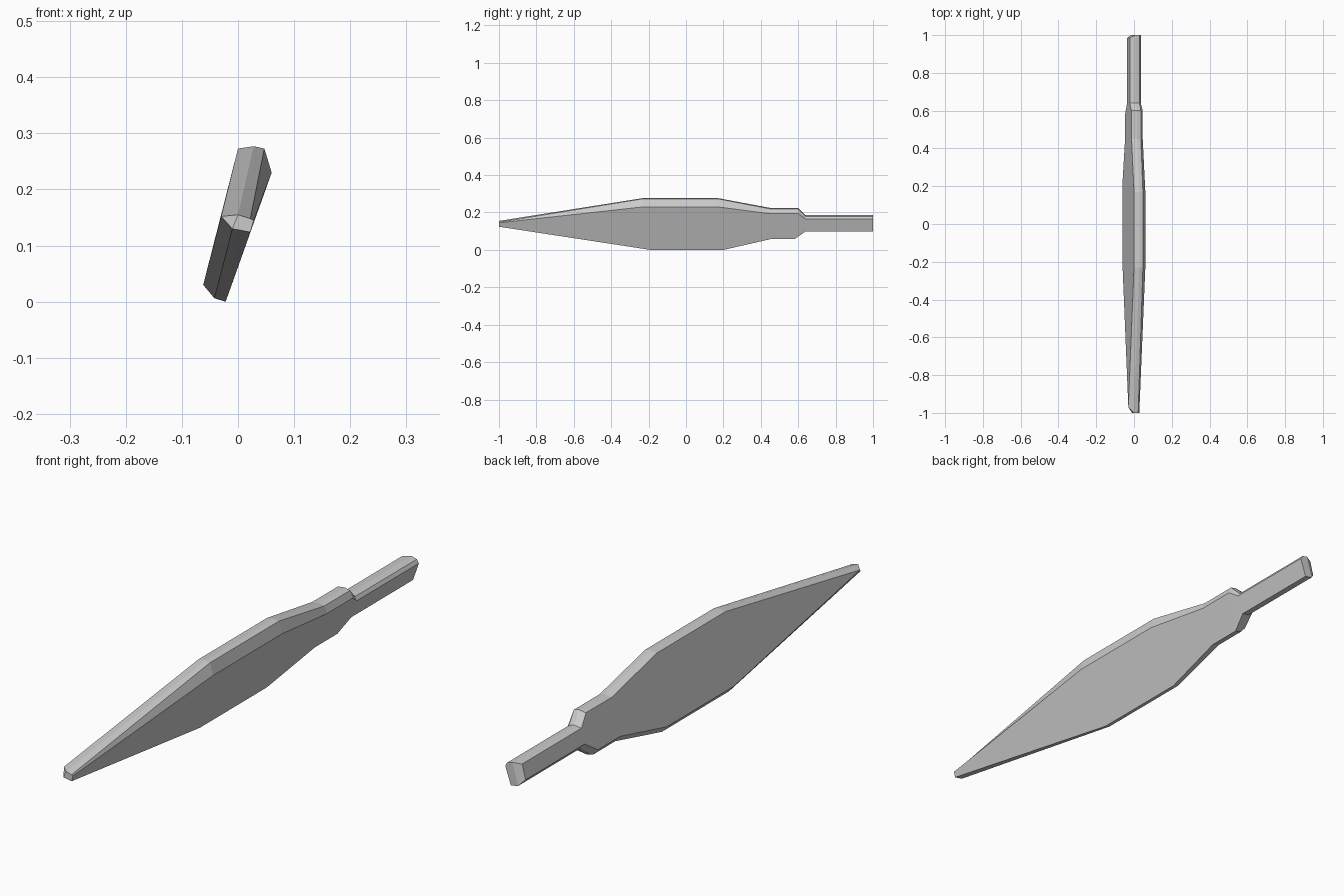
import bpy
import bmesh

cube = bpy.data.objects.get("Cube")
if cube:
    bpy.data.objects.remove(cube, do_unlink=True)

# Single grey finish
grey = bpy.data.materials.new("plain grey")
grey.use_nodes = True
COLOUR = (0.6, 0.6, 0.6, 1.0)
grey.diffuse_color = COLOUR
grey.node_tree.nodes["Principled BSDF"].inputs["Base Color"].default_value = COLOUR

# Tilted cross-section: (x, z) at zero spread, (dx, dz) per unit spread, is upper
SECTION = [
    ((-0.030, 0.152), (-0.032, -0.122), False),  # lower left
    ((-0.030, 0.152), (0.030, 0.121), True),     # upper left
    ((0.000, 0.155), (0.028, 0.122), True),      # top ridge
    ((0.022, 0.148), (0.025, 0.125), True),      # top right
    ((0.028, 0.145), (0.032, 0.085), True),      # right chamfer
    ((0.022, 0.124), (-0.044, -0.124), False),   # lower right
    ((-0.010, 0.130), (-0.032, -0.124), False),  # bottom
]

# Stations along the length: upper y, lower y, upper spread, lower spread
STATIONS = [
    (-1.00, -1.00, 0.00, 0.00),  # tip
    (-0.23, -0.19, 1.00, 1.00),  # widest part of the blade
    (0.17, 0.20, 1.00, 1.00),
    (0.45, 0.45, 0.57, 0.54),    # collar
    (0.60, 0.58, 0.57, 0.54),
    (0.64, 0.64, 0.25, 0.20),    # grip
    (1.00, 1.00, 0.25, 0.20),
]

bm = bmesh.new()
rings = []
for y_up, y_low, t_up, t_low in STATIONS:
    ring = []
    for (x, z), (dx, dz), upper in SECTION:
        y, t = (y_up, t_up) if upper else (y_low, t_low)
        ring.append(bm.verts.new((x + dx * t, y, z + dz * t)))
    rings.append(ring)

# Slanted corners of the two ends
for v in rings[0][:2]:
    v.co.y = -0.97
for v in rings[-1][:2]:
    v.co.y = 0.985

# Skin between neighbouring sections
n = len(SECTION)
for a, b in zip(rings, rings[1:]):
    for i in range(n):
        j = (i + 1) % n
        bm.faces.new((a[i], a[j], b[j], b[i]))

# End caps, folded along the ridge
for r in (rings[0], rings[-1]):
    bm.faces.new((r[0], r[1], r[2], r[6]))
    bm.faces.new(r[2:7])

bmesh.ops.remove_doubles(bm, verts=bm.verts[:], dist=0.0005)
bmesh.ops.recalc_face_normals(bm, faces=bm.faces[:])

mesh = bpy.data.meshes.new("blade_with_grip")
bm.to_mesh(mesh)
bm.free()
mesh.materials.append(grey)
blade = bpy.data.objects.new("blade_with_grip", mesh)
bpy.context.collection.objects.link(blade)
